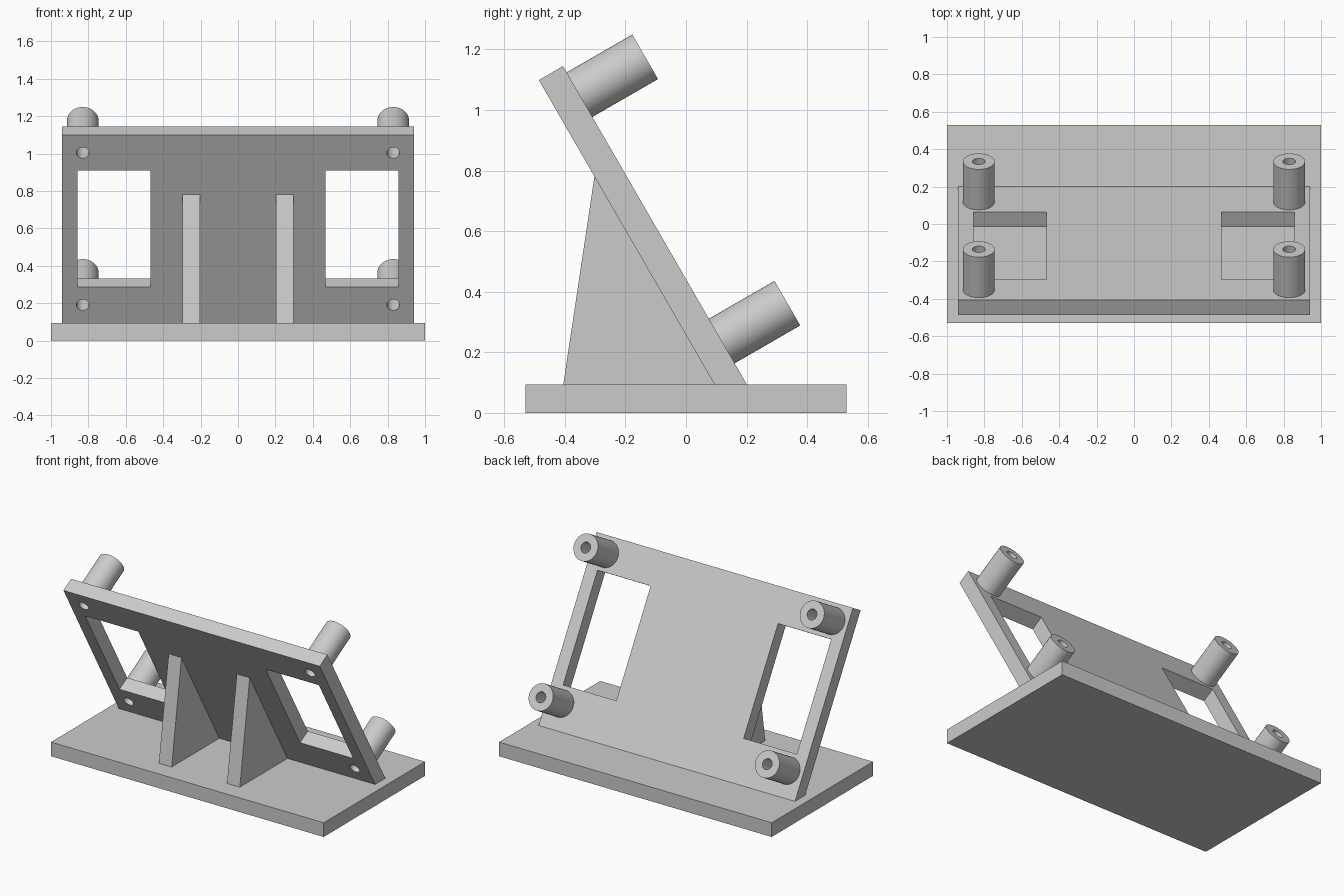
import bpy, bmesh
from math import radians, tau, cos, sin
from mathutils import Matrix, Vector

if "Cube" in bpy.data.objects:
    bpy.data.objects.remove(bpy.data.objects["Cube"], do_unlink=True)

grey = bpy.data.materials.new("plain grey")
grey.use_nodes = True
grey.diffuse_color = (0.6, 0.6, 0.6, 1)
grey.node_tree.nodes["Principled BSDF"].inputs["Base Color"].default_value = (0.6, 0.6, 0.6, 1)

BASE_H = 0.094
THICK = 0.0925
TILT = radians(30)
# Plate frame: local y is the plate's normal, local z runs up the slope
FRAME = Matrix.Translation((0, 0.094, BASE_H)) @ Matrix.Rotation(TILT, 4, "X")
HOLE_X, HOLE_LOW, HOLE_HIGH = 0.83, 0.112, 1.051
HOLE_R, POST_R, POST_LEN = 0.034, 0.085, 0.25


def finish(name, bm, matrix=Matrix()):
    bmesh.ops.recalc_face_normals(bm, faces=bm.faces)
    mesh = bpy.data.meshes.new(name)
    bm.to_mesh(mesh)
    bm.free()
    mesh.materials.append(grey)
    obj = bpy.data.objects.new(name, mesh)
    obj.matrix_world = matrix
    bpy.context.collection.objects.link(obj)
    return obj


def prism(name, profile, x0, x1, matrix=Matrix()):
    """Extrude a (y, z) outline along x."""
    bm = bmesh.new()
    face = bm.faces.new([bm.verts.new((x0, y, z)) for y, z in profile])
    moved = bmesh.ops.extrude_face_region(bm, geom=[face])["geom"]
    verts = [v for v in moved if isinstance(v, bmesh.types.BMVert)]
    bmesh.ops.translate(bm, verts=verts, vec=(x1 - x0, 0, 0))
    return finish(name, bm, matrix)


def rect(y0, y1, z0, z1):
    return [(y0, z0), (y1, z0), (y1, z1), (y0, z1)]


def tube(name, x, z, y0, y1, outer, inner=0.0, steps=48):
    """Round post along the plate's normal, hollow if inner is given."""
    bm = bmesh.new()
    rings = []
    for r, y in ((outer, y0), (outer, y1), (inner, y1), (inner, y0)):
        if r:
            rings.append([bm.verts.new((x + r * cos(tau * i / steps), y, z + r * sin(tau * i / steps)))
                          for i in range(steps)])
    if inner:
        pairs = zip(rings, rings[1:] + rings[:1])
    else:
        pairs = [(rings[0], rings[1])]
        for ring in rings:
            bm.faces.new(ring)
    for a, b in pairs:
        for i in range(steps):
            j = (i + 1) % steps
            bm.faces.new((a[i], a[j], b[j], b[i]))
    return finish(name, bm, FRAME)


def smooth(obj):
    bpy.ops.object.select_all(action="DESELECT")
    obj.select_set(True)
    bpy.context.view_layer.objects.active = obj
    bpy.ops.object.shade_smooth_by_angle(angle=radians(30))


# Base slab
prism("base", rect(-0.53, 0.53, 0, BASE_H), -1, 1)

# Leaning plate, cut level where it meets the base
to_world = lambda y, z: (FRAME @ Vector((0, y, z))).yz
foot = BASE_H, BASE_H
back_foot = BASE_H + THICK / cos(TILT), BASE_H
plate = prism("leaning_plate", [foot, back_foot, to_world(THICK, 1.16), to_world(0, 1.16)], -0.94, 0.94)

# Windows and screw holes through the plate, posts behind the holes
cutters = []
for side, label in ((-1, "right"), (1, "left")):
    x0, x1 = sorted((side * 0.467, side * 0.857))
    cutters.append(prism("window_cutter", rect(-0.1, 0.2, 0.222, 0.942), x0, x1, FRAME))
    for z, level in ((HOLE_LOW, "lower"), (HOLE_HIGH, "upper")):
        cutters.append(tube("hole_cutter", side * HOLE_X, z, -0.1, 0.2, HOLE_R))
        smooth(tube(f"{level}_{label}_post", side * HOLE_X, z, THICK, THICK + POST_LEN, POST_R, HOLE_R))

    # Triangular support rib
    a, b = sorted((side * 0.203, side * 0.297))
    prism(f"{label}_rib", [(-0.405, BASE_H), foot, (-0.302, 0.782)], a, b)

bpy.context.view_layer.objects.active = plate
for cutter in cutters:
    cutter.hide_render = True
    mod = plate.modifiers.new("cut", "BOOLEAN")
    mod.operation = "DIFFERENCE"
    mod.solver = "EXACT"
    mod.object = cutter
    bpy.ops.object.modifier_apply(modifier=mod.name)
    bpy.data.objects.remove(cutter, do_unlink=True)
smooth(plate)
